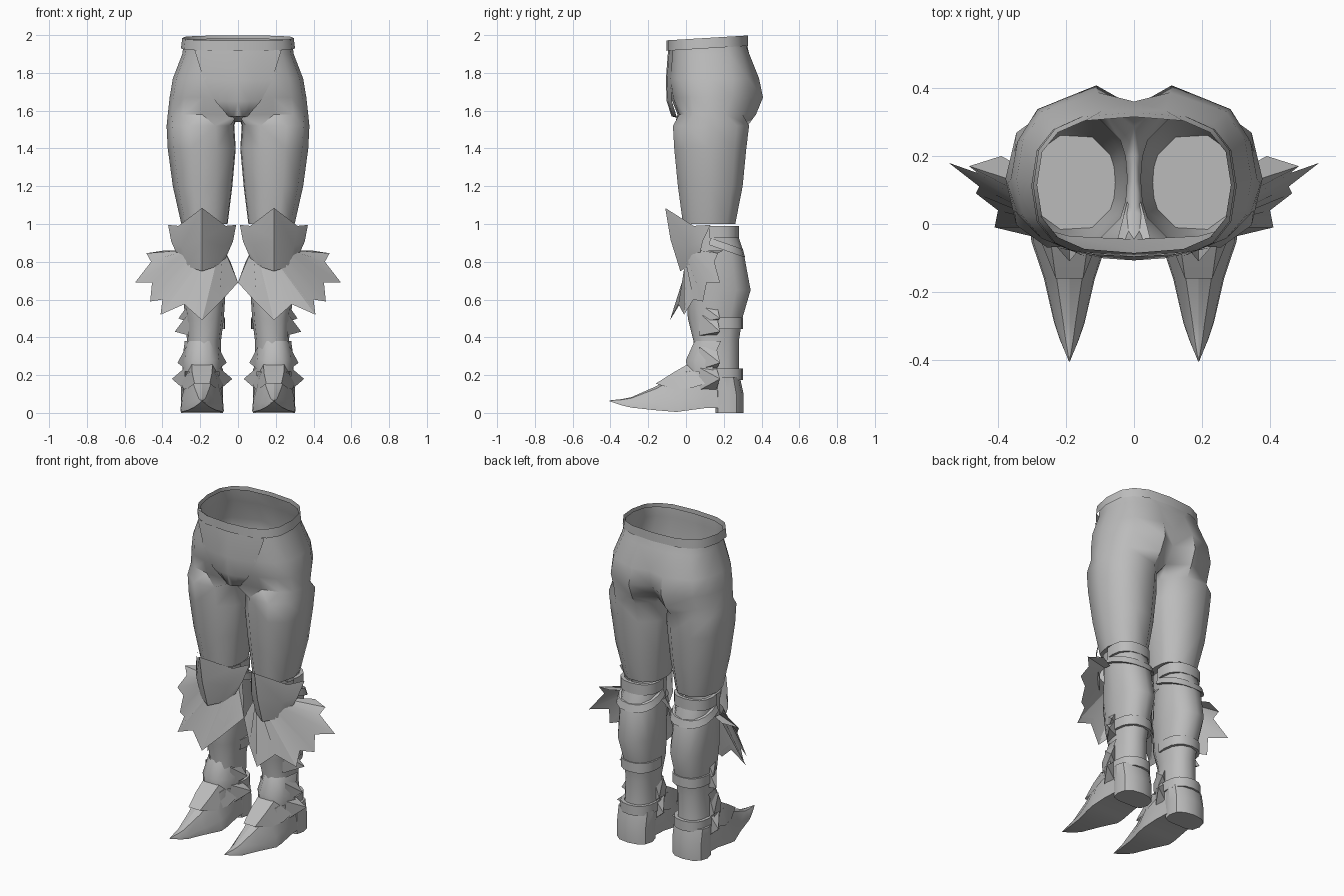
import bpy, bmesh, math
from mathutils import Vector

cube = bpy.data.objects.get("Cube")
if cube:
    bpy.data.objects.remove(cube, do_unlink=True)

grey = bpy.data.materials.new("plain grey")
grey.use_nodes = True
grey.diffuse_color = (0.5, 0.5, 0.5, 1)
grey.node_tree.nodes["Principled BSDF"].inputs["Base Color"].default_value = (0.5, 0.5, 0.5, 1)
LEG_X = 0.19


def loft(name, rings, closed=True, caps="", angle=30, clip=False):
    """Skin a list of equal-length point rings, then mirror it across x."""
    bm = bmesh.new()
    rows = [[bm.verts.new(p) for p in ring] for ring in rings]
    n = len(rows[0])
    for a, b in zip(rows, rows[1:]):
        for i in range(n if closed else n - 1):
            j = (i + 1) % n
            bm.faces.new((a[i], a[j], b[j], b[i]))
    if "first" in caps:
        bm.faces.new(rows[0])
    if "last" in caps:
        bm.faces.new(rows[-1])
    if clip:  # remove the hidden wall on the centre plane
        wall = [f for f in bm.faces if all(v.co.x < 0.001 for v in f.verts)]
        bmesh.ops.delete(bm, geom=wall, context="FACES")
    bmesh.ops.remove_doubles(bm, verts=bm.verts, dist=0.0005)
    bmesh.ops.recalc_face_normals(bm, faces=bm.faces)
    mesh = bpy.data.meshes.new(name)
    bm.to_mesh(mesh)
    bm.free()
    ob = bpy.data.objects.new(name, mesh)
    bpy.context.collection.objects.link(ob)
    mesh.materials.append(grey)
    ob.modifiers.new("Mirror", "MIRROR").merge_threshold = 0.001
    bpy.ops.object.select_all(action="DESELECT")
    ob.select_set(True)
    bpy.context.view_layer.objects.active = ob
    bpy.ops.object.shade_smooth_by_angle(angle=math.radians(angle))


def power(v, p):
    return math.copysign(abs(v) ** p, v)


def torso_ring(z, rx, front, back, bulge=0, tilt=0):
    """Half ring from front centre round the hip to back centre, closed along x = 0."""
    cy, ry, pts = (front + back) / 2, (back - front) / 2, []
    for i in range(9):
        t = math.radians(-90 + 22.5 * i)
        y = cy + ry * power(math.sin(t), 0.75)
        y += bulge * {5: 0.1, 6: 0.55, 7: 1}.get(i, 0)
        x = 0 if i in (0, 8) else rx * power(math.cos(t), 0.7)
        if bulge and i == 7:
            x *= 0.6
        pts.append((x, y, z + tilt * (y - cy)))
    return pts + [(0, cy + ry * k, z) for k in (0.5, 0, -0.5)]


OUTER_ANGLES = [-150 + 37.5 * i for i in range(9)] + [165, 180, 195]
EVEN_ANGLES = range(0, 360, 30)
STRAP_ANGLES = range(-20, 201, 22)


def leg_ring(z, x0, x1, front, back, angles=OUTER_ANGLES, grow=0):
    cx, cy = (x0 + x1) / 2, (front + back) / 2
    rx, ry = (x1 - x0) / 2 + grow, (back - front) / 2 + grow
    turns = [math.radians(a) for a in angles]
    return [(cx + rx * power(math.cos(t), 0.85), cy + ry * power(math.sin(t), 0.85), z)
            for t in turns]


# Hips and thighs: half torso rings flowing into full leg rings
hips = [torso_ring(1.97, 0.285, -0.085, 0.315, tilt=0.06),
        torso_ring(1.9, 0.295, -0.085, 0.335, 0.012),
        torso_ring(1.77, 0.345, -0.095, 0.36, 0.04),
        torso_ring(1.67, 0.362, -0.08, 0.345, 0.075),
        torso_ring(1.58, 0.372, -0.045, 0.285, 0.095)]
thigh = [leg_ring(1.52, 0.02, 0.378, -0.075, 0.34),
         leg_ring(1.4, 0.012, 0.372, -0.068, 0.325),
         leg_ring(1.2, 0.03, 0.345, -0.048, 0.305),
         leg_ring(1.0, 0.055, 0.3, -0.02, 0.265)]
loft("hips_and_thighs", hips + thigh, clip=True, caps="last", angle=42)

# Waistband
loft("waistband", [torso_ring(z, rx, -0.104, 0.328, tilt=0.06)[:9]
                   for z, rx in ((1.985, 0.295), (1.93, 0.302))], closed=False)

# Front groin panel, tapering to the crotch
loft("groin_panel", [[(0, y - 0.012, z), (w / 2, y - 0.006, z), (w, y + 0.015, z)]
     for z, w, y in ((1.92, 0.23, -0.083), (1.76, 0.18, -0.095),
                     (1.65, 0.12, -0.09), (1.57, 0.05, -0.065), (1.54, 0.02, 0.05))],
     closed=False, angle=50)

# Boot shaft
shaft = [(0.98, 0.078, 0.292, 0, 0.262), (0.85, 0.07, 0.3, 0.015, 0.305),
         (0.65, 0.065, 0.297, 0, 0.342), (0.5, 0.075, 0.278, 0.01, 0.298),
         (0.38, 0.09, 0.27, 0.04, 0.28), (0.24, 0.09, 0.275, 0.03, 0.28),
         (0.12, 0.09, 0.285, 0.05, 0.285)]
loft("boot_shaft", [leg_ring(*r, EVEN_ANGLES) for r in shaft], angle=45)


# Straps wrapped round the back of the leg, optionally sloping down to the rear
def strap(name, top, bottom, x0, x1, back, flare=0, slope=0):
    rings = [leg_ring(z, x0, x1, 0.06, back, STRAP_ANGLES, g)
             for z, g in ((top, -0.015), (top, 0.006), (bottom, 0.006 + flare), (bottom, -0.015))]
    rings = [[(x, y, z - slope * (y - 0.12)) for x, y, z in ring] for ring in rings]
    loft(name, rings, closed=False)


strap("knee_strap", 0.99, 0.925, 0.07, 0.3, 0.275)
strap("upper_calf_strap", 0.93, 0.89, 0.068, 0.302, 0.295, 0.012, 0.35)
strap("lower_calf_strap", 0.505, 0.445, 0.075, 0.28, 0.297)
strap("ankle_strap", 0.235, 0.175, 0.085, 0.285, 0.295)

# Pointed knee plate wrapped round the front
columns = [(-0.18, 0.13, 0.995, -0.125, 0.07, 0.82), (-0.125, 0.04, 0.99, -0.075, 0.01, 0.775),
           (0, -0.11, 1.085, 0, -0.03, 0.75)]
columns += [(-c[0], c[1], c[2], -c[3], c[4], c[5]) for c in columns[1::-1]]
plate_rows = []
for k in (0, 0.5, 1):
    row = []
    for c in columns:
        p = Vector(c[:3]).lerp(Vector(c[3:]), k)
        bulge = 0.012 if k == 0.5 else 0
        row.append((LEG_X + p.x * (1 + bulge * 6), p.y - bulge, p.z))
    plate_rows.append(row)
loft("knee_plate", plate_rows, closed=False, angle=50)

# Jagged flaring cuff in two layers
tips = [(0.04, 0.11, 0.8), (0, 0.06, 0.69), (0.1, -0.03, 0.58), (0.19, -0.085, 0.49),
        (0.285, -0.04, 0.575), (0.41, -0.01, 0.52), (0.4, 0.04, 0.6), (0.465, 0.09, 0.59),
        (0.455, 0.11, 0.69), (0.545, 0.18, 0.69), (0.46, 0.15, 0.8), (0.485, 0.17, 0.845),
        (0.39, 0.2, 0.86)]
cuff_top = []
for i in range(len(tips)):
    t = math.radians(-190 + 17 * i)
    cuff_top.append((LEG_X + 0.12 * math.cos(t), 0.12 + 0.135 * math.sin(t), 0.86))
loft("outer_cuff", [cuff_top, tips], closed=False, angle=20)
inner_tips = [(LEG_X + (x - LEG_X) * 0.93, 0.12 + (y - 0.12) * 0.93, z + 0.035)
              for x, y, z in tips[1:6]]
loft("inner_cuff", [cuff_top[1:6], inner_tips], closed=False, angle=20)


# Ankle guard over the instep
def guard(z, w, front):
    return [(LEG_X + w * a, front + b, z) for a, b in
            ((-1, 0.14), (-0.85, 0.05), (-0.4, 0), (0.4, 0), (0.85, 0.05), (1, 0.14))]


loft("ankle_guard", [guard(0.38, 0.092, 0.045), guard(0.28, 0.105, 0),
                     guard(0.22, 0.105, 0.005)], closed=False, angle=50)


# Thin pointed fins sweeping back from the shin and ankle
def fin(name, side, base, tip, z, tip_z, h):
    x = LEG_X + side * base
    tip_point = (LEG_X + side * tip, 0.18, tip_z)
    loft(name, [[(x, 0.07, z + h), (x, 0.16, z + h), (x, 0.16, z - h), (x, 0.07, z - h)],
                [tip_point] * 4], angle=10)


fin("shin_fin_upper", 1, 0.07, 0.125, 0.53, 0.5, 0.05)
fin("shin_fin_lower", 1, 0.07, 0.145, 0.47, 0.43, 0.06)
for label, side in (("outer", 1), ("inner", -1)):
    fin(label + "_ankle_fin_upper", side, 0.085, 0.13, 0.29, 0.265, 0.06)
    fin(label + "_ankle_fin_lower", side, 0.09, 0.16, 0.18, 0.18, 0.06)


# Pointed shoe and block heel, lofted from heel to toe
def shoe_ring(y, w, low, high, ridge=0.4):
    h = high - low
    half = [(1, 0), (0.95, 0.3), (ridge, 0.9)]
    pts = half + [(0, 1)] + [(-a, b) for a, b in half[::-1]]
    return [(LEG_X + w * a, y, low + h * b) for a, b in pts]


shoe = [(0.2, 0.1, 0.025, 0.24, 0.8), (0.1, 0.108, 0.025, 0.255, 0.75),
        (0, 0.115, 0.012, 0.24, 0.6), (-0.05, 0.112, 0.005, 0.205, 0.5),
        (-0.16, 0.075, 0.014, 0.14, 0.5), (-0.29, 0.045, 0.028, 0.083, 0.4),
        (-0.34, 0.028, 0.04, 0.073, 0.4), (-0.405, 0.001, 0.062, 0.066, 0.4)]
loft("shoe", [shoe_ring(*s) for s in shoe], caps="first last")

# Instep plate lying over the top of the shoe
loft("instep_plate", [[(LEG_X + w * a, y + b, z - drop * abs(b) * 10) for a, b in
                       ((-1, 0.1), (-0.5, 0), (0.5, 0), (1, 0.1))]
     for y, z, w, drop in ((0.005, 0.255, 0.11, 0.1), (-0.07, 0.212, 0.105, 0.08),
                           (-0.16, 0.155, 0.08, 0.03))], closed=False)

heel = [leg_ring(z, 0.08, 0.303, 0.13, back, EVEN_ANGLES) for z, back in
        ((0, 0.305), (0.1, 0.305), (0.19, 0.285))]
# Flatten the front of the heel block
heel = [[(x, max(y, 0.155), z) for x, y, z in ring] for ring in heel]
loft("heel", heel, caps="first last")
